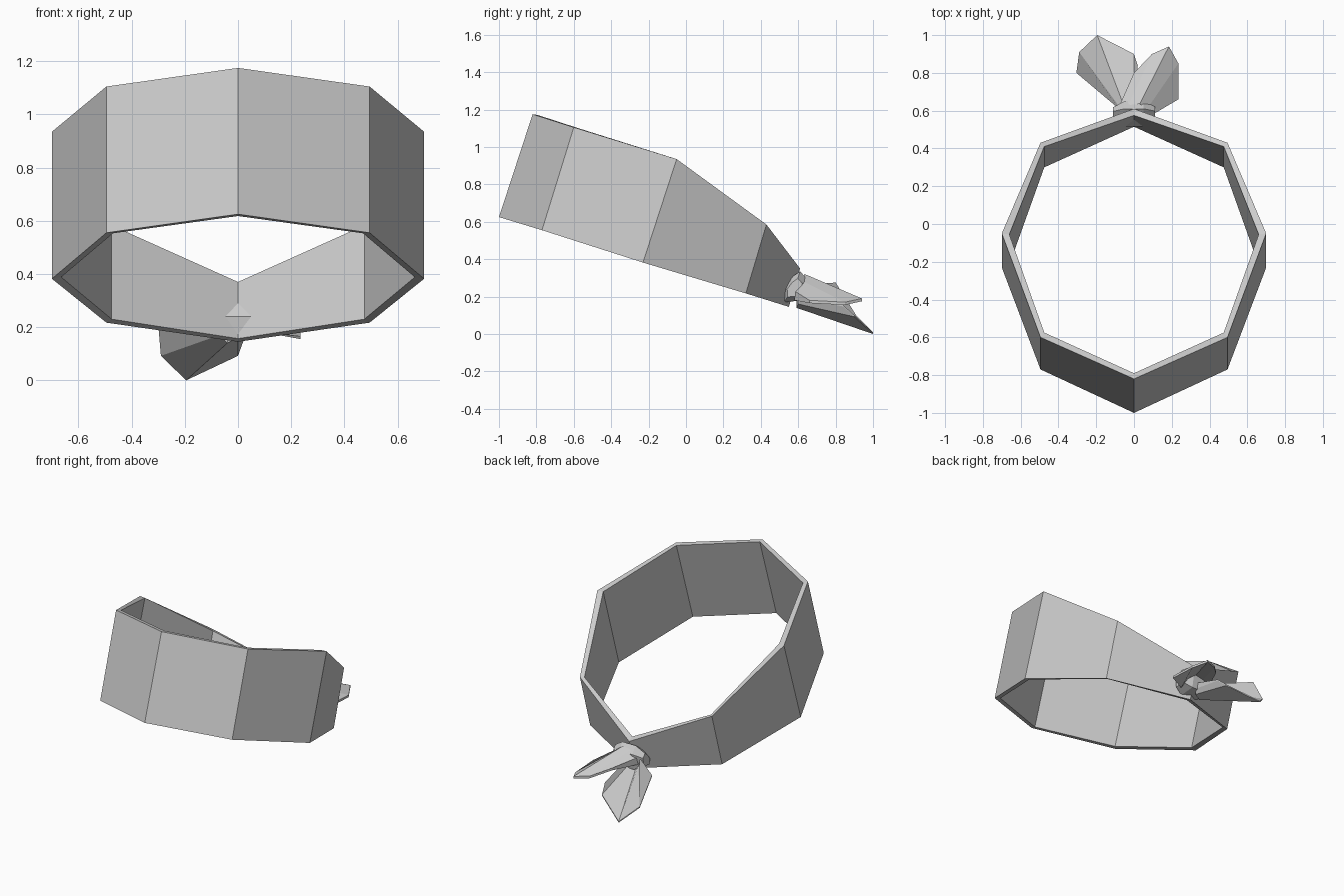
import bpy, bmesh

if "Cube" in bpy.data.objects:
    bpy.data.objects.remove(bpy.data.objects["Cube"])


def make_object(name, verts, faces):
    mesh = bpy.data.meshes.new(name)
    mesh.from_pydata(verts, [], faces)
    bm = bmesh.new()
    bm.from_mesh(mesh)
    bmesh.ops.recalc_face_normals(bm, faces=bm.faces[:])
    bm.to_mesh(mesh)
    bm.free()
    obj = bpy.data.objects.new(name, mesh)
    bpy.context.collection.objects.link(obj)
    return obj


def loft(loops, wrap_loops=False, wrap_points=True):
    """Join equal-length point loops with quads."""
    n = len(loops[0])
    verts = [p for loop in loops for p in loop]
    faces = []
    for i in range(len(loops) if wrap_loops else len(loops) - 1):
        k = (i + 1) % len(loops)
        for j in range(n if wrap_points else n - 1):
            m = (j + 1) % n
            faces.append((i * n + j, i * n + m, k * n + m, k * n + j))
    return verts, faces


def mirrored(half):
    """Half outline, back centre to front centre, closed across x = 0."""
    return half + [(-x, y, z) for x, y, z in half[-2:0:-1]]


# Eight-sided tilted cloth band
outer_top = [(0, .61, .35), (.495, .43, .585), (.70, -.05, .935), (.495, -.60, 1.105), (0, -.82, 1.175)]
outer_low = [(0, .55, .145), (.495, .32, .217), (.70, -.23, .382), (.495, -.77, .555), (0, -1.0, .625)]
inner_top = [(0, .575, .37), (.475, .41, .583), (.66, -.055, .935), (.475, -.575, 1.10), (0, -.79, 1.17)]
inner_low = [(0, .515, .157), (.475, .30, .23), (.665, -.23, .388), (.47, -.745, .553), (0, -.968, .618)]
band_loops = [mirrored(h) for h in (outer_top, outer_low, inner_low, inner_top)]
make_object("head_band", *loft(band_loops, wrap_loops=True))

# Faceted knot at the back, tapering toward both ends
profile = [(.52, .17), (.515, .24), (.56, .30), (.61, .335), (.65, .29), (.63, .18)]
sections = []
for x, s in ((-.11, .55), (-.05, 1.0), (.05, 1.0), (.11, .6)):
    sections.append([(x, .58 + (y - .58) * s, .24 + (z - .24) * s) for y, z in profile])
verts, faces = loft(sections)
faces += [tuple(range(6)), tuple(range(18, 24))]
make_object("knot", verts, faces)


# Pleated cloth tails fanning out of the knot, thin at the rim
def tail(name, base, rim, drop_base, drop_rim):
    low = [(x, y, z - drop_rim) for x, y, z in rim]
    low_base = [(x, y, z - drop_base) for x, y, z in base]
    # keep the two outer edges and the rim sharp, puff out the underside
    loops = [base + low_base[::-1], rim + low[::-1]]
    v, f = loft(loops)
    n = len(base)
    for start in (0, 2 * n):
        for j in range(n - 1):
            a, b = start + j, start + 2 * n - 1 - j
            f.append((a, a + 1, b - 1, b))
    return make_object(name, v, f)


tail("left_tail",
     [(-.08, .61, .26), (-.07, .61, .21), (-.04, .59, .18), (0, .60, .20), (.01, .62, .23)],
     [(-.305, .80, .275), (-.29, .91, .10), (-.195, 1.0, .008), (0, .90, .10), (.02, .84, .155)],
     .04, .008)
tail("right_tail",
     [(-.08, .62, .27), (-.03, .63, .31), (.03, .635, .32), (.07, .61, .29), (.10, .58, .23)],
     [(.0, .80, .24), (.095, .90, .20), (.185, .94, .19), (.235, .85, .17), (.235, .66, .18)],
     .05, .015)
